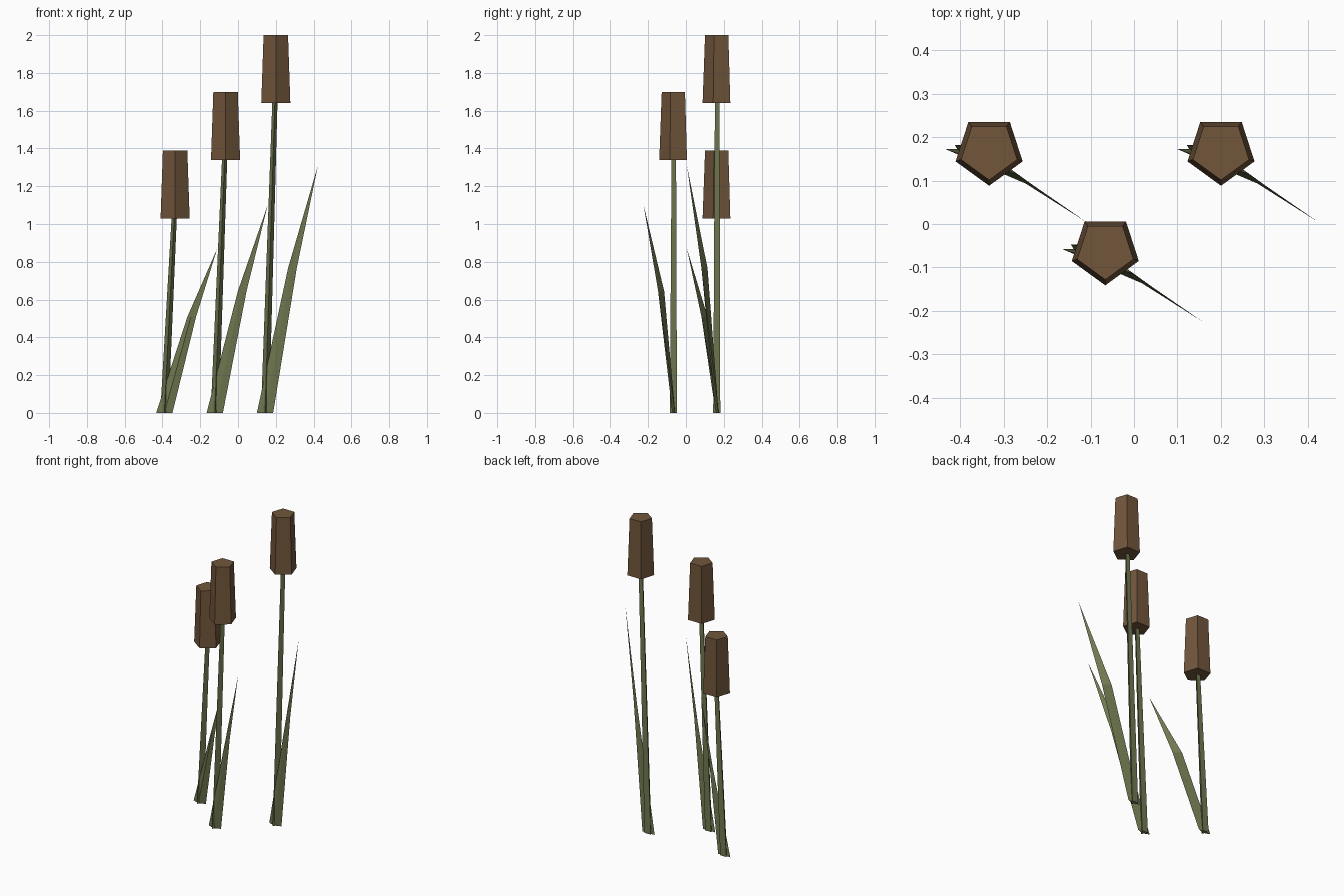
import bpy, bmesh, math
from mathutils import Vector

if "Cube" in bpy.data.objects:
    bpy.data.objects.remove(bpy.data.objects["Cube"], do_unlink=True)


def material(name, rgb):
    m = bpy.data.materials.new(name)
    m.use_nodes = True
    m.diffuse_color = (*rgb, 1)
    m.node_tree.nodes["Principled BSDF"].inputs["Base Color"].default_value = (*rgb, 1)
    return m


brown = material("reed_brown", (0.165, 0.092, 0.044))
green = material("leaf_green", (0.165, 0.195, 0.084))


def ring(center, radius, sides):
    """Horizontal polygon with one corner towards the front."""
    angles = [-math.pi / 2 + 2 * math.pi * i / sides for i in range(sides)]
    return [Vector(center) + radius * Vector((math.cos(a), math.sin(a), 0)) for a in angles]


def loft(name, rings, mat, tip=None):
    """Skin between rings of points, closed by caps or by a pointed tip."""
    bm = bmesh.new()
    loops = [[bm.verts.new(p) for p in r] for r in rings]
    n = len(loops[0])
    bm.faces.new(loops[0])
    for low, high in zip(loops, loops[1:]):
        for i in range(n):
            j = (i + 1) % n
            bm.faces.new((low[i], low[j], high[j], high[i]))
    if tip is None:
        bm.faces.new(loops[-1])
    else:
        point = bm.verts.new(tip)
        for i in range(n):
            bm.faces.new((loops[-1][i], loops[-1][(i + 1) % n], point))
    bmesh.ops.recalc_face_normals(bm, faces=bm.faces[:])
    mesh = bpy.data.meshes.new(name)
    bm.to_mesh(mesh)
    bm.free()
    mesh.materials.append(mat)
    obj = bpy.data.objects.new(name, mesh)
    bpy.context.collection.objects.link(obj)


def reed(label, x, y, head_z, leaf_z):
    head_height, lean = 0.36, 0.057
    base = Vector((x - lean, y, 0))

    # seed head: tapered five-sided block
    loft("seed_head_" + label,
         [ring((x, y, head_z), 0.081, 5), ring((x, y, head_z + head_height), 0.068, 5)], brown)

    # stem: slim leaning three-sided rod
    loft("stem_" + label,
         [ring(base, 0.025, 3), ring((x - 0.005, y, head_z), 0.016, 3)], green)

    # leaf: thin ridged blade, twisting and bending outward to a point
    bend = leaf_z * 0.585
    root = [(-0.043, 0.003, 0), (0, -0.012, 0), (0.043, 0.003, 0)]
    middle = [(0.122, -0.055, bend), (0.141, -0.076, bend), (0.168, -0.087, bend)]
    loft("leaf_" + label, [[base + Vector(p) for p in r] for r in (root, middle)],
         green, base + Vector((0.28, -0.164, leaf_z)))


reed("tall", 0.2, 0.169, 1.64, 1.31)
reed("middle", -0.066, -0.06, 1.34, 1.10)
reed("short", -0.333, 0.169, 1.03, 0.87)
